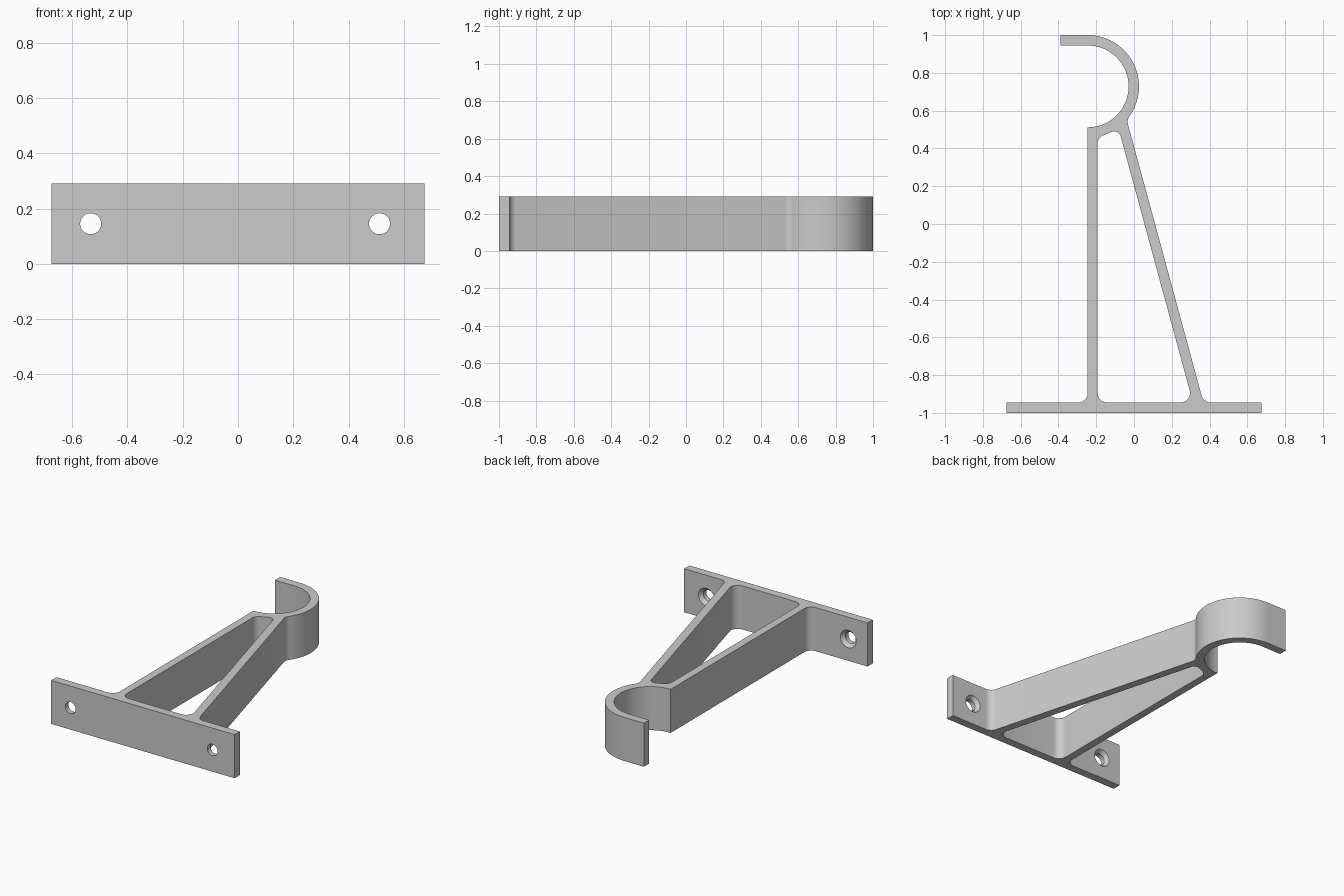
import bpy, bmesh, math
from mathutils import Vector
from mathutils.geometry import intersect_line_line_2d, intersect_line_sphere_2d

cube = bpy.data.objects.get("Cube")
if cube:
    bpy.data.objects.remove(cube, do_unlink=True)

HEIGHT = 0.29
PLATE_Y = -0.945                      # inner face of the wall plate
HOOK = Vector((-0.245, 0.7285))       # centre of the hook
R_IN, R_OUT = 0.2165, 0.2715
FILLET = 0.05
ARM_L, ARM_R = -0.245, -0.193         # straight arm sides
DIR = Vector((-0.2715, 1)).normalized()   # direction of the slanted brace
NORMAL = Vector((DIR.y, -DIR.x))          # points to the brace's right
BRACE_L = Vector((0.312, PLATE_Y))
BRACE_R = Vector((0.368, PLATE_Y))
UP, RIGHT = Vector((0, 1)), Vector((1, 0))


def arc(c, p, q, n):
    """Points along the shorter arc from p to q about c."""
    a, b = p - c, q - c
    start = math.atan2(a.y, a.x)
    sweep = math.atan2(a.x * b.y - a.y * b.x, a.dot(b))
    return [c + a.length * Vector((math.cos(start + sweep * i / n),
                                   math.sin(start + sweep * i / n))) for i in range(n + 1)]


def plate_fillet(p, d, n, r=FILLET):
    """Rounded corner from the plate up a line through p; n is its open side."""
    o = p + n * r
    c = o + d * ((PLATE_Y + r - o.y) / d.y)
    return arc(c, Vector((c.x, PLATE_Y)), c - n * r, 8)


def hook_fillet(p, d, n, r):
    """Rounded corner from a line through p onto the outside of the hook."""
    o = p + n * r - HOOK
    b = o.dot(d)
    t = -b - math.sqrt(b * b - o.length_squared + (R_OUT + r) ** 2)
    c = HOOK + o + d * t
    return arc(c, c - n * r, HOOK + (c - HOOK).normalized() * R_OUT, 8)


# Outer outline, anticlockwise from the plate's front left corner
brace_top = hook_fillet(BRACE_R, DIR, NORMAL, 0.05)
east_out, east_in = HOOK + RIGHT * R_OUT, HOOK + RIGHT * R_IN
outer = [Vector((-0.675, -1)), Vector((0.675, -1)), Vector((0.675, PLATE_Y))]
outer += plate_fillet(BRACE_R, DIR, NORMAL)
outer += brace_top
outer += arc(HOOK, brace_top[-1], east_out, 12)[1:]
outer += arc(HOOK, east_out, HOOK + UP * R_OUT, 24)[1:]
outer += [Vector((-0.39, 1)), Vector((-0.39, HOOK.y + R_IN))]
outer += arc(HOOK, HOOK + UP * R_IN, east_in, 24)
outer += arc(HOOK, east_in, HOOK - UP * R_IN, 24)[1:]
outer += plate_fillet(Vector((ARM_L, PLATE_Y)), UP, -RIGHT)[::-1]
outer += [Vector((-0.675, PLATE_Y))]

# Opening between the arm and the brace
arm = Vector((ARM_R, PLATE_Y))
left_top = hook_fillet(arm, UP, RIGHT, 0.05)
right_top = hook_fillet(BRACE_L, DIR, -NORMAL, 0.035)
opening = plate_fillet(arm, UP, RIGHT) + left_top
opening += arc(HOOK, left_top[-1], right_top[-1], 6)[1:-1]
opening += right_top[::-1] + plate_fillet(BRACE_L, DIR, -NORMAL)[::-1]

# Bracket body
bm = bmesh.new()
edges = []
for loop in (outer, opening):
    vs = [bm.verts.new((p.x, p.y, 0)) for p in loop]
    edges += [bm.edges.new((v, vs[i - 1])) for i, v in enumerate(vs)]
bmesh.ops.triangle_fill(bm, edges=edges, use_beauty=True)
ext = bmesh.ops.extrude_face_region(bm, geom=bm.faces[:], use_keep_orig=True)
top = [g for g in ext["geom"] if isinstance(g, bmesh.types.BMVert)]
bmesh.ops.translate(bm, verts=top, vec=(0, 0, HEIGHT))
bmesh.ops.recalc_face_normals(bm, faces=bm.faces[:])
mesh = bpy.data.meshes.new("bracket")
bm.to_mesh(mesh)
bm.free()
bracket = bpy.data.objects.new("bracket", mesh)
bpy.context.collection.objects.link(bracket)

grey = bpy.data.materials.new("grey metal")
grey.use_nodes = True
grey.diffuse_color = (0.6, 0.6, 0.6, 1)
grey.node_tree.nodes["Principled BSDF"].inputs["Base Color"].default_value = (0.6, 0.6, 0.6, 1)
mesh.materials.append(grey)

# Countersunk screw holes: a lathed cutter for each, narrow at the front
profile = [(0.038, -1.1), (0.038, -0.968), (0.058, PLATE_Y), (0.058, -0.93)]
SIDES = 32
for x, side in ((-0.533, "right"), (0.512, "left")):
    bm = bmesh.new()
    rings = [[bm.verts.new((x + r * math.cos(math.tau * i / SIDES), y,
                            HEIGHT / 2 + r * math.sin(math.tau * i / SIDES)))
              for i in range(SIDES)] for r, y in profile]
    for a, b in zip(rings, rings[1:]):
        for i in range(SIDES):
            bm.faces.new((a[i - 1], a[i], b[i], b[i - 1]))
    bm.faces.new(rings[0])
    bm.faces.new(rings[-1])
    bmesh.ops.recalc_face_normals(bm, faces=bm.faces[:])
    cut_mesh = bpy.data.meshes.new(side + "_hole_cutter")
    bm.to_mesh(cut_mesh)
    bm.free()
    cutter = bpy.data.objects.new(side + "_hole_cutter", cut_mesh)
    bpy.context.collection.objects.link(cutter)
    cut_mesh.materials.append(grey)
    mod = bracket.modifiers.new(side + "_hole", "BOOLEAN")
    mod.operation, mod.solver, mod.object = "DIFFERENCE", "EXACT", cutter
    bpy.context.view_layer.objects.active = bracket
    bpy.ops.object.modifier_apply(modifier=mod.name)
    bpy.data.objects.remove(cutter, do_unlink=True)

bpy.ops.object.select_all(action="DESELECT")
bracket.select_set(True)
bpy.context.view_layer.objects.active = bracket
bpy.ops.object.shade_smooth_by_angle(angle=math.radians(25))
